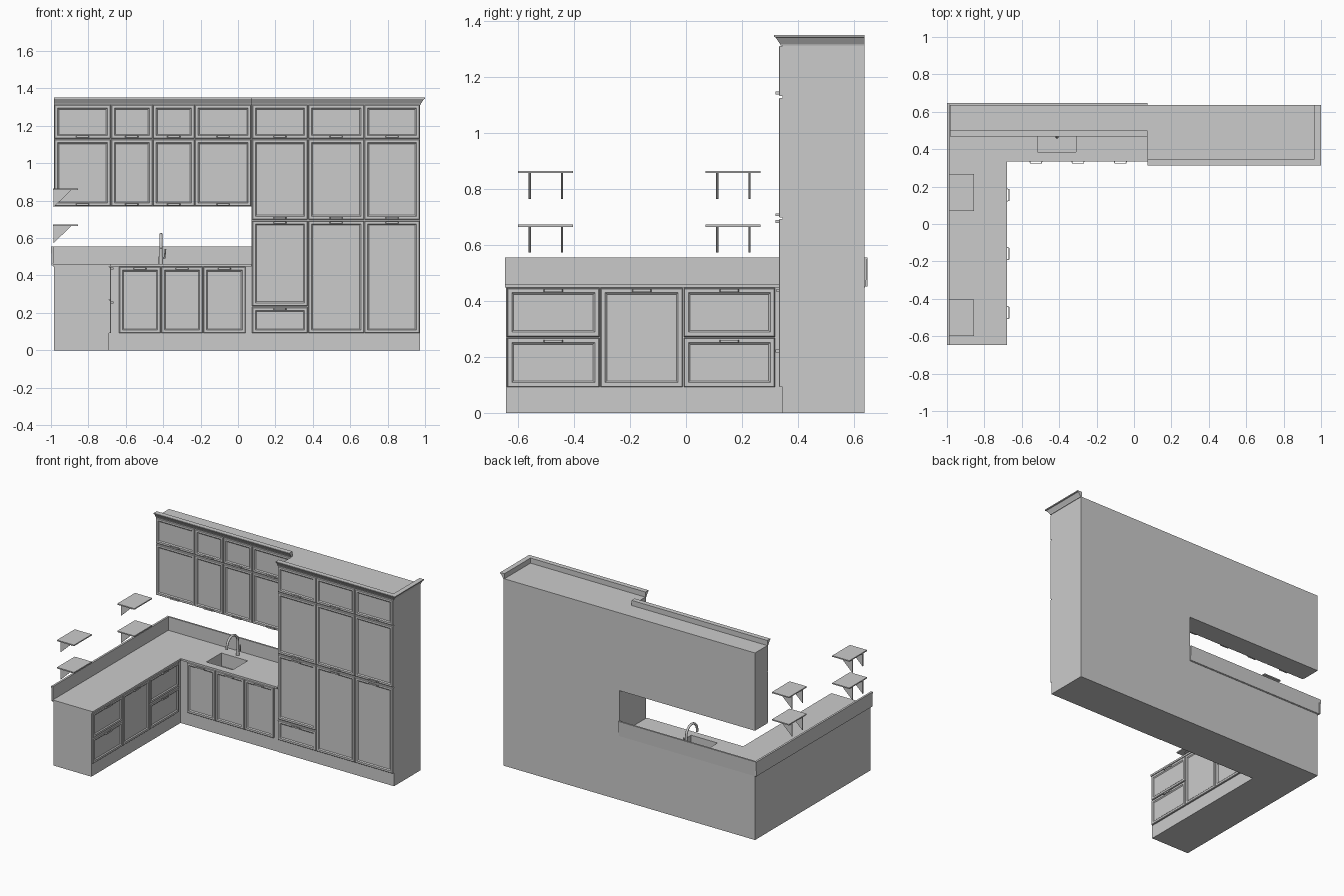
import bpy, bmesh, math
from mathutils import Vector

if "Cube" in bpy.data.objects:
    bpy.data.objects.remove(bpy.data.objects["Cube"])

def finish(name, bm, turn=False):
    bmesh.ops.recalc_face_normals(bm, faces=bm.faces)
    me = bpy.data.meshes.new(name)
    bm.to_mesh(me)
    bm.free()
    ob = bpy.data.objects.new(name, me)
    bpy.context.collection.objects.link(ob)
    if turn:                      # local -y faces world +x, local x runs along world y
        ob.rotation_euler.z = math.pi / 2
    return ob

def add_box(bm, x0, x1, y0, y1, z0, z1):
    vs = bmesh.ops.create_cube(bm, size=1)['verts']
    for v in vs:
        v.co = Vector(((x0 + x1) / 2 + v.co.x * (x1 - x0),
                       (y0 + y1) / 2 + v.co.y * (y1 - y0),
                       (z0 + z1) / 2 + v.co.z * (z1 - z0)))

def box(name, *dims):
    bm = bmesh.new()
    add_box(bm, *dims)
    return finish(name, bm)

def prism(name, pts, direction, turn=False):
    bm = bmesh.new()
    f = bm.faces.new([bm.verts.new(p) for p in pts])
    ex = bmesh.ops.extrude_face_region(bm, geom=[f])['geom']
    # keep the starting cap so the solid stays closed
    moved = [g for g in ex if isinstance(g, bmesh.types.BMVert)]
    bmesh.ops.translate(bm, verts=moved, vec=direction)
    return finish(name, bm, turn)

def door(name, x0, x1, y, z0, z1, turn=False):
    """Framed panel whose front is at y, facing -y."""
    g = 0.002
    bm = bmesh.new()
    add_box(bm, x0 + g, x1 - g, y, y + 0.013, z0 + g, z1 - g)
    bm.normal_update()
    front = min(bm.faces, key=lambda f: f.calc_center_median().y)
    bmesh.ops.bevel(bm, geom=list(front.edges), offset=0.003, segments=1, affect='EDGES')
    bm.normal_update()
    front = min(bm.faces, key=lambda f: f.calc_center_median().y)
    bmesh.ops.inset_region(bm, faces=[front], thickness=0.019, depth=0)
    bmesh.ops.inset_region(bm, faces=[front], thickness=0.009, depth=-0.006)
    return finish(name, bm, turn)

def handle(name, x, y, z, turn=False):
    """Bow handle standing off a front at y."""
    prof = [(-.035, 0), (-.031, -.012), (.031, -.012), (.035, 0), (.031, 0), (.028, -.008), (-.028, -.008), (-.031, 0)]
    return prism(name, [(x + a, y + b, z - .005) for a, b in prof], (0, 0, .01), turn)

def front(name, x0, x1, y, z0, z1, hz, turn=False):
    door(name, x0, x1, y, z0, z1, turn)
    handle(name + "_handle", (x0 + x1) / 2, y, hz, turn)

def cornice(name, path):
    """Flared moulding; path items are (x, y, out_x, out_y)."""
    prof = [(-.006, 1.312), (.004, 1.312), (.006, 1.318), (.022, 1.342), (.028, 1.344), (.028, 1.351), (-.006, 1.351)]
    bm = bmesh.new()
    rings = [[bm.verts.new((x + ox * o, y + oy * o, z)) for o, z in prof] for x, y, ox, oy in path]
    n = len(prof)
    for a, b in zip(rings, rings[1:]):
        for i in range(n):
            j = (i + 1) % n
            bm.faces.new((a[i], a[j], b[j], b[i]))
    bm.faces.new(rings[0])
    bm.faces.new(rings[-1])
    return finish(name, bm)

L, R, B = -.983, .972, .637       # left, right and back planes
M = .072                          # where the tall block starts

# Carcasses
base_pts = [(L, -.643), (-.69, -.643), (-.69, .347), (M, .347), (M, B), (L, B)]
base = prism("base_cabinet", [(x, y, 0) for x, y in base_pts], (0, 0, .448))
box("tall_cabinet", M, R, .345, B, 0, 1.315)
box("wall_cabinet", L, M, .50, B, .768, 1.315)

# L-shaped countertop
top_pts = [(-.99, -.646), (-.678, -.646), (-.678, .333), (M, .333), (M, .64), (-.99, .64)]
top = prism("countertop", [(x, y, .448) for x, y in top_pts], (0, 0, .013))

# Upstands leaning slightly outwards
prism("left_upstand", [(-.988, -.647, .452), (-.986, -.647, .556), (-1, -.647, .556), (-.996, -.647, .452)], (0, 1.295, 0))
prism("back_upstand", [(-.998, .637, .452), (-.998, .636, .556), (-.998, .648, .556), (-.998, .643, .452)], (M + .998, 0, 0))

# Sink recess cut through countertop and carcass
cutter = box("sink_cutter", -.515, -.31, .385, .55, .37, .5)
cutter.hide_render = True
cutter.hide_viewport = False
cutter.display_type = 'WIRE'
for ob in (base, top):
    m = ob.modifiers.new("sink_hole", 'BOOLEAN')
    m.operation = 'DIFFERENCE'
    m.object = cutter
    m.solver = 'EXACT'
bpy.ops.mesh.primitive_cylinder_add(vertices=24, radius=.016, depth=.006, location=(-.412, .467, .372))
bpy.context.object.name = "sink_drain"

# Tap: gooseneck spout, base collar and lever
def tube(name, pts, r):
    cu = bpy.data.curves.new(name, 'CURVE')
    cu.dimensions = '3D'
    cu.bevel_depth = r
    cu.bevel_resolution = 3
    cu.use_fill_caps = True
    sp = cu.splines.new('POLY')
    sp.points.add(len(pts) - 1)
    for p, c in zip(sp.points, pts):
        p.co = (*c, 1)
    sp.use_smooth = True
    ob = bpy.data.objects.new(name, cu)
    bpy.context.collection.objects.link(ob)

arc = [(-.412, .525 + .06 * math.cos(t * math.pi / 14), .56 + .06 * math.sin(t * math.pi / 14)) for t in range(15)]
tube("tap_spout", [(-.412, .585, .46)] + arc + [(-.412, .464, .545)], .008)
tube("tap_collar", [(-.412, .585, .46), (-.412, .585, .50)], .012)
tube("tap_lever", [(-.412, .585, .49), (-.392, .585, .495), (-.388, .58, .54)], .005)

# Back run base doors
xs = [-.637, -.412, -.187, .042]
for i in range(3):
    front(f"base_door_{i+1}", xs[i], xs[i + 1], .335, .09, .447, .437)

# Left run: drawers, door, drawers
for i, (a, b) in enumerate([(-.641, -.307), (-.307, -.010), (-.010, .320)]):
    if i == 1:
        front("left_run_door", a, b, .678, .09, .448, .437, True)
    else:
        front(f"left_run_drawer_{i}_low", a, b, .678, .09, .27, .256, True)
        front(f"left_run_drawer_{i}_high", a, b, .678, .27, .448, .437, True)

# Tall block fronts
xs = [.074, .374, .675, .972]
for i in range(3):
    a, b = xs[i], xs[i + 1]
    if i == 0:
        front("tall_drawer", a, b, .332, .09, .232, .221)
        front("tall_low_door_1", a, b, .332, .235, .694, .684)
    else:
        front(f"tall_low_door_{i+1}", a, b, .332, .09, .694, .684)
    front(f"tall_mid_door_{i+1}", a, b, .332, .697, 1.128, .708)
    front(f"tall_top_door_{i+1}", a, b, .332, 1.13, 1.313, 1.143)

# Wall cabinet fronts
xs = [-.983, -.68, -.456, -.231, .072]
for i in range(4):
    front(f"wall_door_{i+1}", xs[i], xs[i + 1], .487, .768, 1.128, .78)
    front(f"wall_top_door_{i+1}", xs[i], xs[i + 1], .487, 1.13, 1.313, 1.143)

# Cornices
cornice("tall_cornice", [(M, .342, 0, -1), (R, .342, 1, -1), (R, B, 1, 0)])
cornice("wall_cornice", [(L, .495, 0, -1), (M, .495, 0, -1)])

# Open shelves on triangular brackets
for n, y0 in enumerate((-.6, .07)):
    for k, z in enumerate((.857, .665)):
        box(f"shelf_{n}_{k}", -.988, -.855, y0, y0 + .197, z, z + .008)
        for s, dy in enumerate((.042, .157)):
            y = y0 + dy - .004
            prism(f"shelf_bracket_{n}_{k}_{s}", [(-.986, y, z), (-.89, y, z), (-.986, y, z - .092)], (0, .008, 0))
